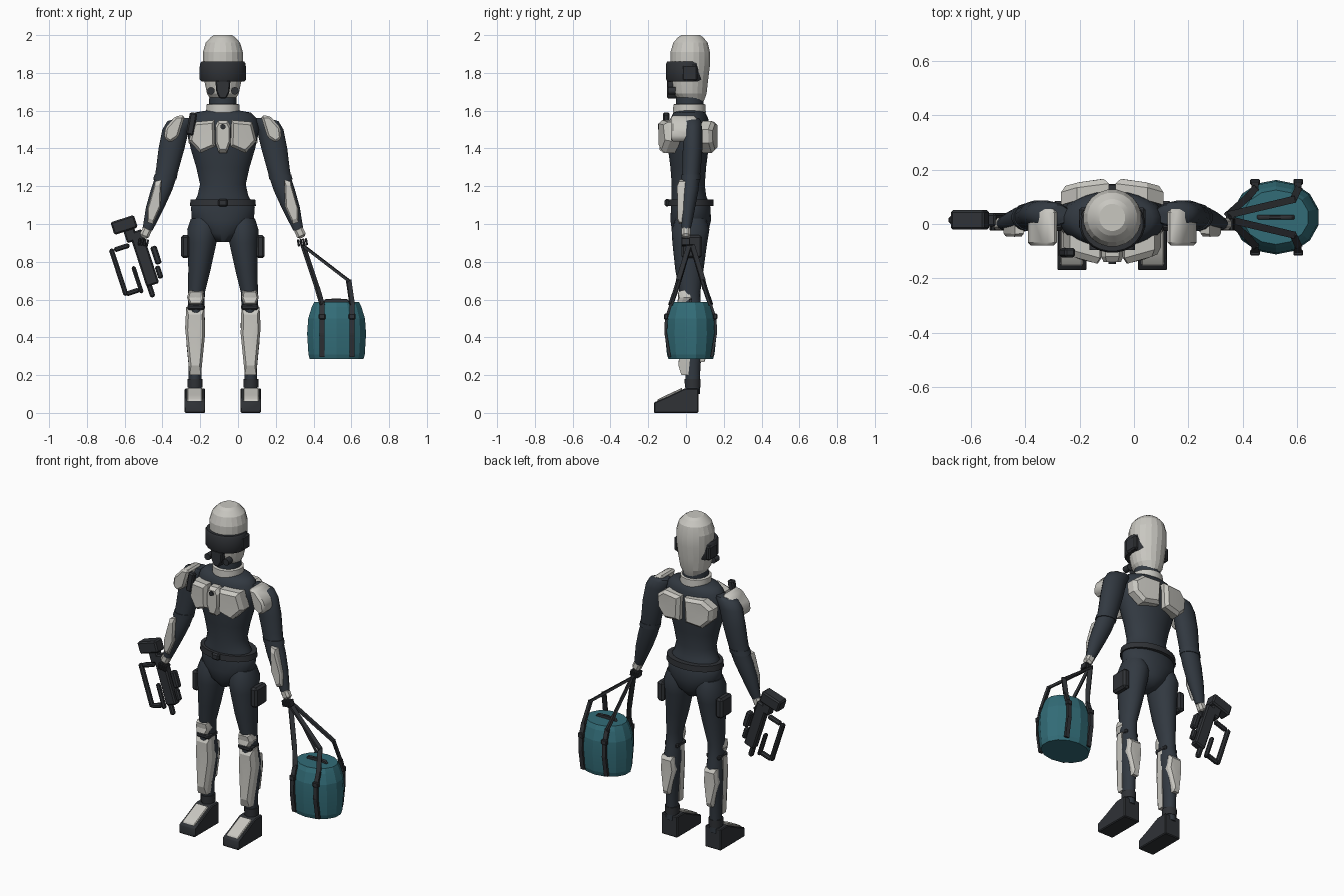
import bpy, bmesh, math
from mathutils import Vector, Matrix

if "Cube" in bpy.data.objects:
    bpy.data.objects.remove(bpy.data.objects["Cube"])

AXIS_X = -0.08  # the figure stands left of the overall centre


def material(name, rgb):
    m = bpy.data.materials.new(name)
    m.use_nodes = True
    m.diffuse_color = (*rgb, 1)
    m.node_tree.nodes["Principled BSDF"].inputs["Base Color"].default_value = (*rgb, 1)
    return m


SUIT = material("dark suit", (0.032, 0.041, 0.053))
GEAR = material("black gear", (0.029, 0.032, 0.037))
ARMOR = material("pale armor", (0.58, 0.57, 0.53))
CLOTH = material("teal cloth", (0.032, 0.15, 0.185))


def finish(name, bm, mat, angle=35):
    bmesh.ops.recalc_face_normals(bm, faces=bm.faces)
    for f in bm.faces:
        f.smooth = True
    for e in bm.edges:
        e.smooth = e.calc_face_angle(0) < math.radians(angle)
    me = bpy.data.meshes.new(name)
    bm.to_mesh(me)
    bm.free()
    me.materials.append(mat)
    ob = bpy.data.objects.new(name, me)
    ob.location.x = AXIS_X
    bpy.context.collection.objects.link(ob)
    return ob


def loft(name, rings, mat, n=20, angle=50, s=1):
    """Stack of horizontal ellipses: (x, y, z, rx, ry)."""
    bm = bmesh.new()
    loops = []
    for x, y, z, rx, ry in rings:
        turn = [2 * math.pi * (i + 0.5) / n for i in range(n)]
        loops.append([bm.verts.new((s * x + rx * math.cos(t), y + ry * math.sin(t), z)) for t in turn])
    for a, b in zip(loops, loops[1:]):
        for i in range(n):
            j = (i + 1) % n
            bm.faces.new((a[i], a[j], b[j], b[i]))
    bm.faces.new(loops[0])
    bm.faces.new(loops[-1])
    return finish(name, bm, mat, angle)


def box(name, loc, size, mat, tilt=0, bevel=0.008):
    bm = bmesh.new()
    bmesh.ops.create_cube(bm, size=1)
    bmesh.ops.scale(bm, vec=size, verts=bm.verts)
    bmesh.ops.bevel(bm, geom=list(bm.edges), offset=bevel, segments=1, affect='EDGES')
    bm.transform(Matrix.Translation(loc) @ Matrix.Rotation(math.radians(tilt), 4, 'Y'))
    return finish(name, bm, mat)


def prism(name, outline, axis, lo, hi, mat, bevel=0.006, s=1):
    """Outline extruded along x (points are y, z) or along y (points are x, z)."""
    bm = bmesh.new()
    place = (lambda p, d: (s * d, p[0], p[1])) if axis == 'x' else (lambda p, d: (s * p[0], d, p[1]))
    f = bm.faces.new([bm.verts.new(place(p, lo)) for p in outline])
    ext = bmesh.ops.extrude_face_region(bm, geom=[f])
    for v in ext["geom"]:
        if isinstance(v, bmesh.types.BMVert):
            if axis == 'x':
                v.co.x = s * hi
            else:
                v.co.y = hi
    bmesh.ops.recalc_face_normals(bm, faces=bm.faces)
    bmesh.ops.bevel(bm, geom=list(bm.edges), offset=bevel, segments=1, affect='EDGES')
    return finish(name, bm, mat)


def plate(name, outline, y, depth, curl, mat, s=1, cx=0, inset=0.8):
    """Armor shell: outline in x, z, bent round cx, with a raised smaller face."""
    bm = bmesh.new()
    mx = sum(p[0] for p in outline) / len(outline)
    mz = sum(p[1] for p in outline) / len(outline)
    way = -1 if depth < 0 else 1
    loops = []
    for k, d in ((1, -way * 0.02), (1, depth * 0.6), (inset, depth)):
        ring = []
        for px, pz in outline:
            x, z = mx + (px - mx) * k, mz + (pz - mz) * k
            ring.append(bm.verts.new((s * x, y + d - way * curl * (x - cx) ** 2, z)))
        loops.append(ring)
    n = len(outline)
    for a, b in zip(loops, loops[1:]):
        for i in range(n):
            bm.faces.new((a[i], a[(i + 1) % n], b[(i + 1) % n], b[i]))
    caps = [bm.faces.new(loops[0]), bm.faces.new(loops[-1])]
    bmesh.ops.poke(bm, faces=caps)
    return finish(name, bm, mat, 20)


def strap(name, path, mat, w=0.026, t=0.014):
    """Flat band made of straight links."""
    bm = bmesh.new()
    for a, b in zip(path, path[1:]):
        a, b = Vector(a), Vector(b)
        m = Matrix.Translation((a + b) / 2) @ (b - a).to_track_quat('Z', 'Y').to_matrix().to_4x4()
        m = m @ Matrix.Diagonal((w, t, (b - a).length + 0.008, 1))
        bmesh.ops.create_cube(bm, size=1, matrix=m)
    return finish(name, bm, mat)


def stud(name, loc, r, depth, mat):
    bm = bmesh.new()
    m = Matrix.Translation(loc) @ Matrix.Rotation(math.pi / 2, 4, 'X')
    bmesh.ops.create_cone(bm, cap_ends=True, segments=12, radius1=r, radius2=r, depth=depth, matrix=m)
    return finish(name, bm, mat)


# Head, mask and visor
loft("helmet", [(0, .03, 1.65, .06, .065), (0, .02, 1.69, .085, .09), (0, .018, 1.76, .1, .1),
                (0, .022, 1.84, .108, .106), (0, .022, 1.91, .107, .106), (0, .024, 1.96, .092, .092),
                (0, .024, 1.988, .066, .068), (0, .024, 2.0, .048, .05)], ARMOR, 20, 14)
loft("visor", [(0, 0, 1.755, .114, .1), (0, 0, 1.765, .121, .106), (0, 0, 1.85, .121, .106),
               (0, 0, 1.86, .114, .1)], GEAR, 24)
prism("breathing_mask", [(-.04, 1.76), (.04, 1.76), (.035, 1.7), (.018, 1.665), (-.018, 1.665), (-.035, 1.7)],
      'y', -.1, -.03, GEAR)
loft("neck", [(0, .02, 1.58, .075, .075), (0, .02, 1.67, .073, .073)], SUIT)
loft("collar", [(0, .018, 1.59, .09, .088), (0, .018, 1.632, .088, .086), (0, .018, 1.636, .08, .078)], ARMOR)

# Torso, belt and harness
loft("torso", [(0, .02, .905, .04, .06), (0, .022, .95, .105, .095), (0, .025, 1.02, .165, .108),
               (0, .025, 1.09, .17, .105), (0, .015, 1.15, .135, .092), (0, .012, 1.21, .122, .088),
               (0, .012, 1.3, .142, .095), (0, .012, 1.4, .172, .108), (0, .015, 1.5, .192, .112),
               (0, .018, 1.56, .178, .1), (0, .018, 1.59, .15, .085), (0, .018, 1.6, .09, .07)], SUIT, 28)
loft("belt", [(0, .025, 1.095, .176, .122), (0, .025, 1.13, .172, .12)], GEAR, 28)
box("belt_buckle", (0, -.1, 1.113), (.05, .025, .04), GEAR)
plate("sternum_plate", [(-.025, 1.548), (.025, 1.548), (.04, 1.52), (.04, 1.43), (.02, 1.375), (-.02, 1.375),
                        (-.04, 1.43), (-.04, 1.52)], -.09, -.05, 0, ARMOR)
stud("sternum_lamp", (0, -.138, 1.515), .014, .02, GEAR)
box("shoulder_radio", (-.165, -.105, 1.53), (.04, .035, .12), GEAR, 10)

FOOT = [(.065, 0), (-.17, 0), (-.17, .055), (-.1, .085), (-.005, .13), (.065, .13)]
INSTEP = [(-.155, .058), (-.15, .072), (-.1, .096), (-.02, .133), (-.02, .11)]
SHIN = [(-.048, .56), (.048, .56), (.054, .45), (.03, .2), (-.03, .2), (-.052, .42)]

for s, side in ((1, "left"), (-1, "right")):
    # Chest, back and shoulder armor
    box(side + "_visor_mount", (s * .108, .02, 1.8), (.03, .08, .085), GEAR)
    stud(side + "_mask_filter", (s * .063, -.075, 1.705), .02, .04, GEAR)
    plate(side + "_chest_plate", [(.045, 1.55), (.155, 1.54), (.18, 1.44), (.12, 1.375), (.04, 1.41)],
          -.095, -.055, 1.4, ARMOR, s)
    plate(side + "_back_plate", [(.012, 1.54), (.13, 1.545), (.188, 1.5), (.182, 1.43), (.125, 1.375), (.02, 1.39)],
          .122, .045, .9, ARMOR, s)
    prism(side + "_shoulder_pad", [(.2, 1.575), (.25, 1.572), (.305, 1.51), (.312, 1.455), (.28, 1.43), (.235, 1.46)],
          'y', -.08, .055, ARMOR, .012, s)

    # Arm and hand
    loft(side + "_arm", [(.2, .035, 1.56, .04, .035), (.225, .035, 1.545, .07, .046), (.25, .035, 1.5, .072, .052),
                         (.272, .035, 1.4, .07, .053), (.292, .03, 1.3, .062, .05), (.305, .025, 1.24, .058, .048),
                         (.325, .02, 1.18, .058, .047), (.358, .01, 1.09, .05, .04), (.388, .004, 1.0, .034, .028),
                         (.4, 0, .965, .028, .022)], SUIT, 16, s=s)
    loft(side + "_elbow_band", [(.301, .026, 1.262, .062, .052), (.308, .025, 1.235, .063, .052)], SUIT, 16, s=s)
    plate(side + "_forearm_plate", [(.325, 1.235), (.358, 1.225), (.4, 1.08), (.4, 1.01), (.37, 1.0), (.33, 1.09)],
          -.022, -.025, 2, ARMOR, s, cx=.36)
    box(side + "_hand", (s * .408, 0, .955), (.05, .045, .06), ARMOR, -s * 25, .012)
    for i in range(4):
        box(f"{side}_finger_{i + 1}", (s * (.4 + i * .014), -.002, .9 + i * .002), (.012, .045, .038), GEAR, -s * 10, .003)

    # Leg and thigh pouch
    loft(side + "_leg", [(.1, .025, 1.03, .07, .08), (.106, .024, .97, .084, .1), (.11, .02, .9, .077, .092),
                         (.124, .018, .76, .06, .075), (.14, .02, .64, .046, .056), (.142, .025, .56, .044, .052),
                         (.145, .038, .46, .052, .058), (.147, .04, .37, .047, .055), (.148, .036, .25, .034, .04),
                         (.148, .035, .1, .034, .038)], SUIT, 18, s=s)
    box(side + "_thigh_pouch", (s * .199, .03, .88), (.045, .11, .122), GEAR, 0, .012)
    prism(side + "_knee_strap", [(.096, .575), (.188, .575), (.188, .545), (.096, .545)], 'y', -.03, .06, GEAR, .008, s)
    plate(side + "_knee_pad", [(.105, .648), (.18, .648), (.19, .61), (.175, .575), (.112, .575), (.098, .61)],
          -.025, -.03, 14, ARMOR, s, cx=.143)
    plate(side + "_shin_plate", [(.146 + x, z) for x, z in SHIN], -.018, -.028, 12, ARMOR, s, cx=.146, inset=.75)
    plate(side + "_calf_plate", [(.108, .5), (.185, .5), (.192, .42), (.165, .27), (.13, .27), (.1, .42)],
          .085, .024, 10, ARMOR, s, cx=.146)
    loft(side + "_ankle_cuff", [(.148, .035, .135, .04, .042), (.148, .035, .18, .041, .043)], GEAR, 16, s=s)

    # Boot
    prism(side + "_boot", FOOT, 'x', .094, .202, GEAR, .005, s)
    prism(side + "_instep_plate", INSTEP, 'x', .108, .19, ARMOR, .004, s)

# Hand-held tool, tilted in the right hand
GRIP = -18
for name, x, z, w, d, h in (("tool_body", -.417, .82, .07, .05, .3), ("tool_head", -.523, .995, .13, .072, .07),
                            ("tool_neck", -.49, .945, .06, .05, .08), ("tool_stock_bar", -.552, .745, .026, .03, .26),
                            ("tool_stock_top", -.535, .875, .085, .03, .026),
                            ("tool_stock_end", -.478, .64, .075, .03, .026),
                            ("tool_stock_rod", -.452, .705, .022, .03, .15), ("tool_nozzle", -.385, .66, .028, .03, .1),
                            ("tool_grip", -.354, .835, .034, .04, .1), ("tool_guide", -.338, .745, .028, .03, .07)):
    box(name, (x, .015, z), (w, d, h), GEAR, GRIP)

# Carry bag with four straps gathered at the left hand
BX, BY = .602, .025
loft("bag", [(BX, BY, .285, .146, .118), (BX, BY, .31, .153, .126), (BX, BY, .42, .16, .137), (BX, BY, .5, .154, .132),
             (BX, BY, .56, .135, .114), (BX, BY, .586, .122, .1)], CLOTH, 14, 10)
prism("bag_closure", [(.53, .58), (.54, .602), (.6, .606), (.66, .602), (.675, .58)], 'y', BY - .008, BY + .008, GEAR, .003)
for f, label in ((-1, "front"), (1, "back")):
    for x, top, label2 in ((.525, (.5, BY + f * .075, .66), "inner"), (.684, (.666, BY + f * .065, .7), "outer")):
        side_path = [(x, BY + f * d, z) for d, z in ((.112, .3), (.132, .42), (.13, .5), (.105, .575))]
        strap(f"{label}_{label2}_strap", side_path + [top, (.425, BY + f * .008, .885)], GEAR)
        box(f"{label}_{label2}_buckle", (x, BY + f * .13, .51), (.036, .022, .03), GEAR, 0, .004)
